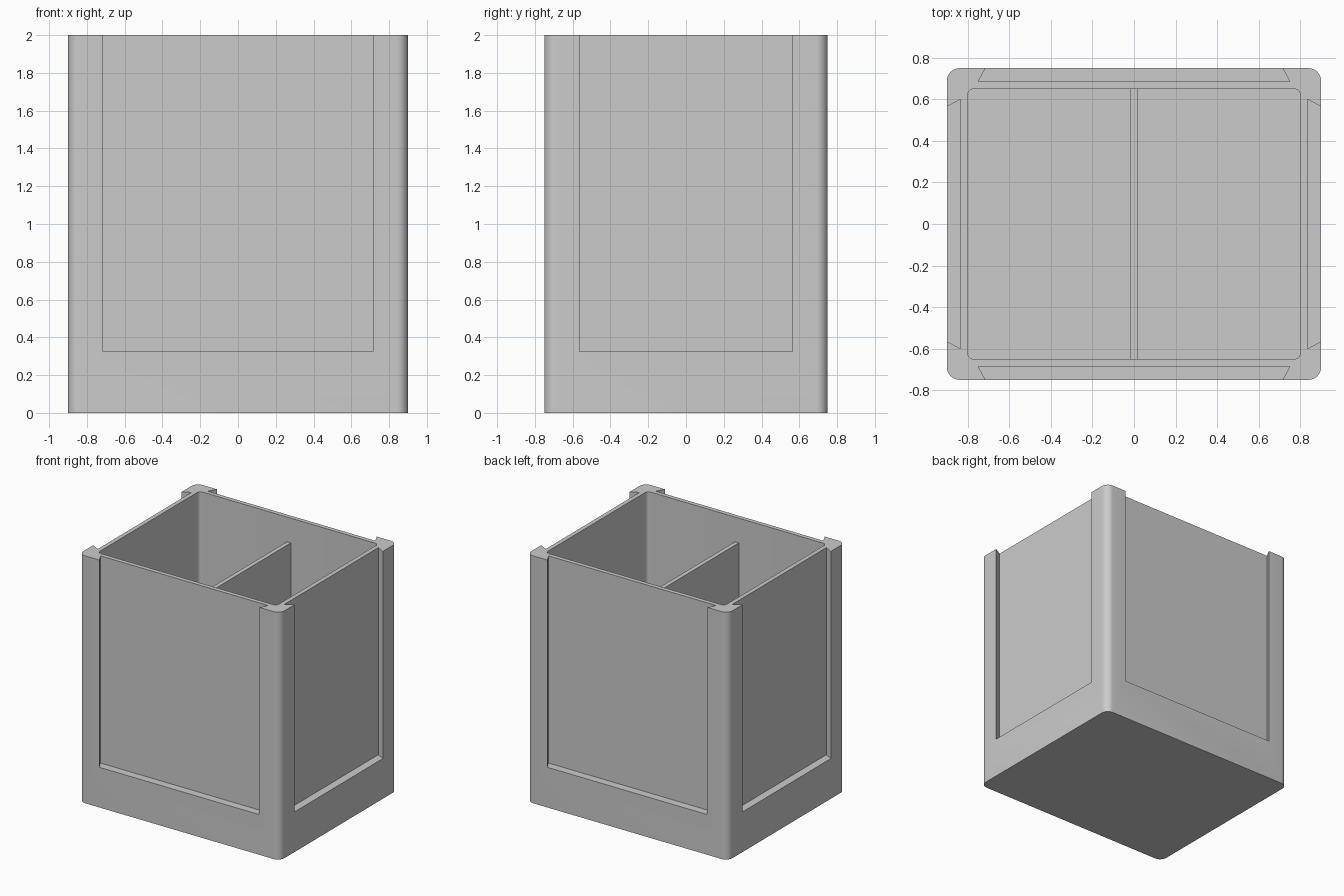
import bpy, bmesh, math
from mathutils import Vector

WIDTH, DEPTH, HEIGHT = 1.8, 1.5, 2.0
WALL = 0.1
FLOOR = 0.1
SLOT_Z = 0.325
SLOT_DEPTH = 0.065
FLARE = 0.035
MARGIN = 0.185      # outer corner to slot mouth
DIVIDER_TOP = 1.8

cube = bpy.data.objects.get("Cube")
if cube:
    bpy.data.objects.remove(cube, do_unlink=True)

grey = bpy.data.materials.new("light grey")
grey.use_nodes = True
colour = (0.6, 0.6, 0.6, 1)
grey.diffuse_color = colour
grey.node_tree.nodes["Principled BSDF"].inputs["Base Color"].default_value = colour


def prism(name, outline, z0, z1):
    """Extrude a counter-clockwise outline from z0 to z1."""
    bm = bmesh.new()
    face = bm.faces.new([bm.verts.new((x, y, z0)) for x, y in outline])
    top = bmesh.ops.extrude_face_region(bm, geom=[face])["geom"]
    bmesh.ops.translate(bm, vec=Vector((0, 0, z1 - z0)),
                        verts=[v for v in top if isinstance(v, bmesh.types.BMVert)])
    bmesh.ops.recalc_face_normals(bm, faces=bm.faces)
    mesh = bpy.data.meshes.new(name)
    bm.to_mesh(mesh)
    bm.free()
    mesh.materials.append(grey)
    obj = bpy.data.objects.new(name, mesh)
    bpy.context.collection.objects.link(obj)
    return obj


def rounded_rect(width, depth, radius, steps=8):
    points = []
    for corner, (sx, sy) in enumerate([(1, 1), (-1, 1), (-1, -1), (1, -1)]):
        cx, cy = sx * (width / 2 - radius), sy * (depth / 2 - radius)
        for i in range(steps + 1):
            a = (corner + i / steps) * math.pi / 2
            points.append((cx + radius * math.cos(a), cy + radius * math.sin(a)))
    return points


def dovetail(face_dist, mouth_half, turn):
    """Undercut slot outline, continued past the outer face."""
    over = 0.05
    slope = FLARE / SLOT_DEPTH
    inner, outer = face_dist - SLOT_DEPTH, face_dist + over
    wide, narrow = mouth_half + FLARE, mouth_half - over * slope
    c, s = math.cos(turn), math.sin(turn)
    shape = [(inner, -wide), (outer, -narrow), (outer, narrow), (inner, wide)]
    return [(c * x - s * y, s * x + c * y) for x, y in shape]


def select_only(obj):
    bpy.ops.object.select_all(action="DESELECT")
    obj.select_set(True)
    bpy.context.view_layer.objects.active = obj


# Outer body
body = prism("container_body", rounded_rect(WIDTH, DEPTH, 0.06), 0, HEIGHT)

# Cavity and the four sliding-panel slots
cutters = [prism("cavity_cutter",
                 rounded_rect(WIDTH - 2 * WALL, DEPTH - 2 * WALL, 0.03),
                 FLOOR, HEIGHT + 0.2)]
for i in range(4):
    dist, across = (WIDTH, DEPTH) if i % 2 == 0 else (DEPTH, WIDTH)
    outline = dovetail(dist / 2, across / 2 - MARGIN, i * math.pi / 2)
    cutters.append(prism("slot_cutter", outline, SLOT_Z, HEIGHT + 0.2))

for cutter in cutters:
    cutter.hide_render = True
    mod = body.modifiers.new("cut", "BOOLEAN")
    mod.operation = "DIFFERENCE"
    mod.solver = "EXACT"
    mod.object = cutter
    select_only(body)
    bpy.ops.object.modifier_apply(modifier=mod.name)
    bpy.data.objects.remove(cutter, do_unlink=True)

select_only(body)
bpy.ops.object.shade_smooth_by_angle(angle=math.radians(25))

# Central divider, let into the walls and floor
x, y = 0.0175, DEPTH / 2 - WALL + 0.01
prism("divider", [(-x, -y), (x, -y), (x, y), (-x, y)], FLOOR - 0.02, DIVIDER_TOP)
